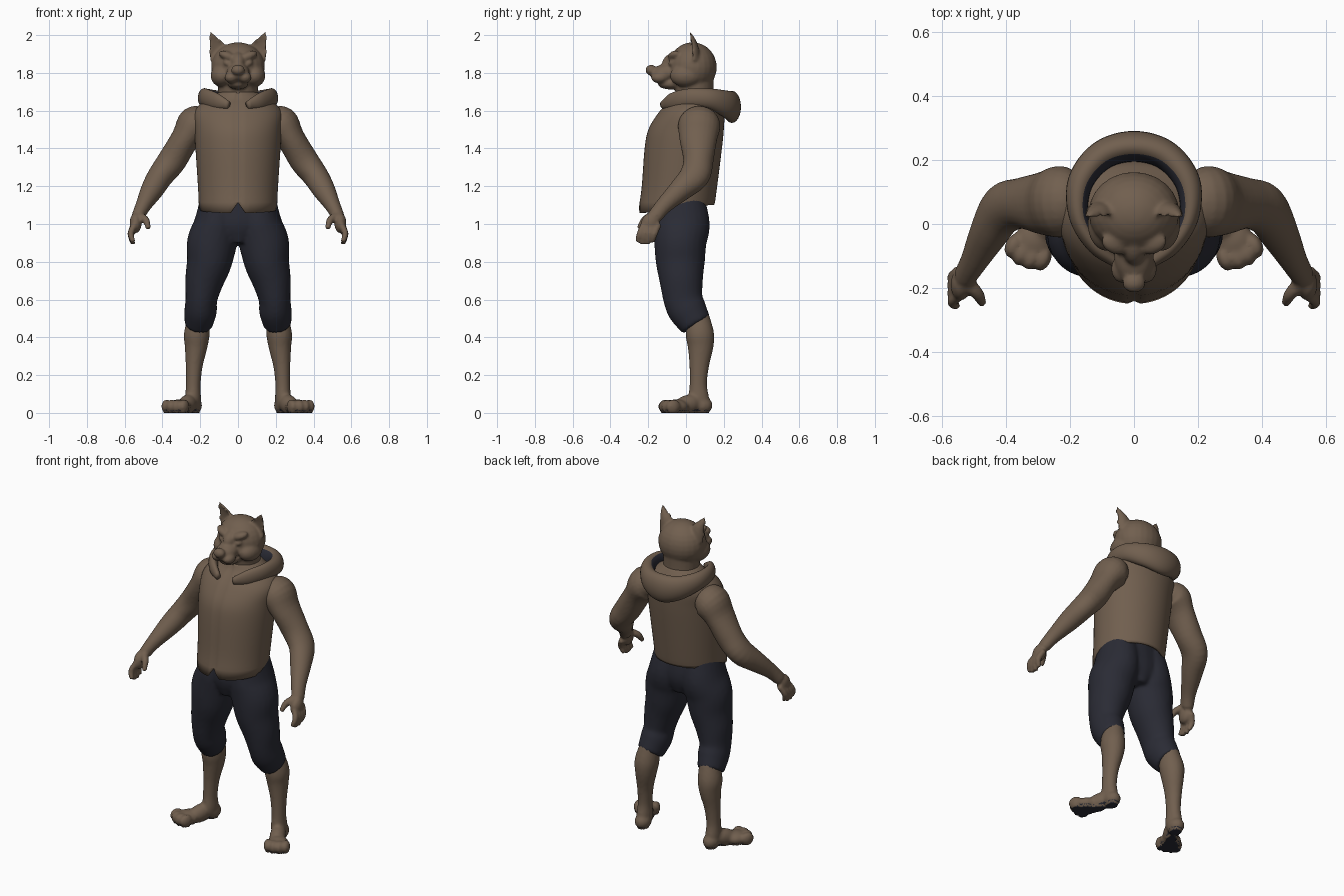
import bpy, bmesh, math
from mathutils import Vector, Matrix, Euler

if "Cube" in bpy.data.objects:
    bpy.data.objects.remove(bpy.data.objects["Cube"], do_unlink=True)

X, Y, Z = Vector((1, 0, 0)), Vector((0, 1, 0)), Vector((0, 0, 1))


def material(name, colour):
    mat = bpy.data.materials.new(name)
    mat.use_nodes = True
    mat.diffuse_color = (*colour, 1)
    mat.node_tree.nodes["Principled BSDF"].inputs["Base Color"].default_value = (*colour, 1)
    return mat


BROWN = material("brown", (0.165, 0.115, 0.078))
NAVY = material("dark navy", (0.023, 0.024, 0.035))


def smooth_rows(rows, steps):
    """Catmull-Rom interpolation of (x, y, z, radius, radius) rows."""
    pts = [Vector(r) for r in rows]
    pts = [pts[0] * 2 - pts[1]] + pts + [pts[-1] * 2 - pts[-2]]
    out = []
    for a, b, c, d in zip(pts, pts[1:], pts[2:], pts[3:]):
        for i in range(steps):
            t = i / steps
            out.append((b * 2 + (c - a) * t + (a * 2 - b * 5 + c * 4 - d) * t ** 2
                        + (b * 3 - a - c * 3 + d) * t ** 3) / 2)
    return out + [pts[-2]]


def loft(bm, rows, ref=X, sides=24, steps=4, level=False, front=1, caps=True):
    """Skin elliptical rings along a path; front scales the ring's negative half."""
    rows = smooth_rows(rows, steps)
    path = [Vector(r[:3]) for r in rows]
    rings = []
    for i, row in enumerate(rows):
        t = Z if level else (path[min(i + 1, len(path) - 1)] - path[max(i - 1, 0)]).normalized()
        u = (ref - t * ref.dot(t)).normalized()
        w = t.cross(u)
        ring = []
        for k in range(sides):
            a = math.tau * k / sides
            s = math.sin(a) * (front if math.sin(a) < 0 else 1)
            ring.append(bm.verts.new(path[i] + u * row[3] * math.cos(a) + w * row[4] * s))
        rings.append(ring)
    for lo, hi in zip(rings, rings[1:]):
        for k in range(sides):
            j = (k + 1) % sides
            bm.faces.new((lo[k], lo[j], hi[j], hi[k]))
    if caps:
        bm.faces.new(rings[0][::-1])
        bm.faces.new(rings[-1])
    return rings


def blob(bm, loc, scale, rot=(0, 0, 0)):
    bmesh.ops.create_uvsphere(bm, u_segments=24, v_segments=14, radius=1,
                              matrix=Matrix.LocRotScale(Vector(loc), Euler(rot), Vector(scale)))


def pair(bm, loc, scale, rot=(0, 0, 0)):
    for s in (1, -1):
        blob(bm, (s * loc[0], *loc[1:]), scale, (rot[0], s * rot[1], s * rot[2]))


def finish(name, bm, mat, voxel=0, mirror=False, relax=4):
    """Make the object; optionally mirror it and fuse its pieces into one skin."""
    if mirror:
        copy = bmesh.ops.duplicate(bm, geom=bm.verts[:] + bm.edges[:] + bm.faces[:])["geom"]
        for v in copy:
            if isinstance(v, bmesh.types.BMVert):
                v.co.x *= -1
    bmesh.ops.recalc_face_normals(bm, faces=bm.faces[:])
    mesh = bpy.data.meshes.new(name)
    bm.to_mesh(mesh)
    bm.free()
    ob = bpy.data.objects.new(name, mesh)
    bpy.context.scene.collection.objects.link(ob)
    if voxel:
        mod = ob.modifiers.new("fuse", "REMESH")
        mod.mode, mod.voxel_size = "VOXEL", voxel
        mod = ob.modifiers.new("relax", "SMOOTH")
        mod.factor, mod.iterations = 0.5, relax
        bpy.context.view_layer.update()
        baked = ob.evaluated_get(bpy.context.evaluated_depsgraph_get())
        mesh = bpy.data.meshes.new_from_object(baked)
        ob.modifiers.clear()
        ob.data = mesh
    mesh.materials.clear()
    mesh.materials.append(mat)
    for p in mesh.polygons:
        p.use_smooth, p.material_index = True, 0
    return ob


# head: skull, neck, muzzle, brows, cheeks and cupped ears
bm = bmesh.new()
loft(bm, [(0, .06, 1.58, .1, .09), (0, .045, 1.7, .105, .1), (0, .04, 1.82, .11, .11)])
blob(bm, (0, .035, 1.83), (.142, .128, .132))
blob(bm, (0, -.1, 1.8), (.062, .09, .05), (.15, 0, 0))
blob(bm, (0, -.185, 1.815), (.036, .03, .028))
blob(bm, (0, -.08, 1.742), (.055, .07, .03))
blob(bm, (0, -.06, 1.86), (.042, .07, .05), (.4, 0, 0))
pair(bm, (.036, -.14, 1.775), (.036, .045, .03))
pair(bm, (.055, -.06, 1.89), (.05, .035, .024), (0, -.35, .3))
pair(bm, (.055, -.075, 1.85), (.026, .02, .014), (0, -.3, .4))
pair(bm, (.085, .0, 1.785), (.06, .085, .06))
for s in (1, -1):
    loft(bm, [(s * .1, .03, 1.87, .05, .045), (s * .11, .025, 1.93, .045, .042),
              (s * .13, .02, 1.975, .026, .03), (s * .146, .015, 2.015, .007, .01)], front=-.3)
finish("head", bm, BROWN, voxel=.008, relax=3)

# vest: open tube with a pointed front, seam groove and notched hem
bm = bmesh.new()
rings = loft(bm, [(0, -.05, 1.09, .207, .2), (0, -.035, 1.2, .212, .2), (0, -.015, 1.4, .225, .205),
                  (0, 0, 1.5, .23, .2), (0, .025, 1.58, .235, .178), (0, .04, 1.63, .205, .15),
                  (0, .048, 1.665, .15, .122), (0, .045, 1.7, .1, .1)],
             sides=64, level=True, caps=False)
for v in rings[0]:
    v.co.z += .08 * v.co.y
    if v.co.y < -.1:
        v.co.z += max(-.012, .045 - 1.4 * abs(v.co.x))
for ring in rings:
    for v in ring:
        if v.co.y < 0 and abs(v.co.x) < .004:
            v.co.y += .009
vest = finish("vest", bm, BROWN)
shell = vest.modifiers.new("cloth", "SOLIDIFY")
shell.thickness, shell.offset = .012, -1

# hood: thick roll around the neck with a dark lining
bm = bmesh.new()
half = [(.05, -.125, 1.63, .02, .015), (.12, -.07, 1.65, .045, .025), (.172, .02, 1.667, .05, .03),
        (.168, .13, 1.662, .055, .04), (.1, .215, 1.635, .072, .046)]
loft(bm, half + [(0, .243, 1.62, .085, .048)] + [(-r[0], *r[1:]) for r in half[::-1]],
     ref=Z, steps=6)
hood = finish("hood", bm, BROWN)
hood.data.materials.append(NAVY)
for p in hood.data.polygons:
    out = Vector((p.center.x, p.center.y - .04, 0)).normalized()
    if p.normal.dot(out) < -.6 and p.center.y > -.02:
        p.material_index = 1

# arms: limb, palm, four fingers and thumb
bm = bmesh.new()
loft(bm, [(.17, .07, 1.545, .085, .075), (.225, .07, 1.525, .112, .1), (.28, .065, 1.45, .1, .076),
          (.35, .065, 1.335, .08, .076), (.41, .045, 1.255, .08, .068), (.455, -.03, 1.18, .062, .06),
          (.5, -.115, 1.1, .045, .042), (.53, -.165, 1.04, .04, .034)], ref=Y)
blob(bm, (.542, -.19, 1.005), (.032, .048, .055), (-.4, 0, 0))
for i in range(4):
    y, drop = -.232 + .026 * i, .012 * (i in (1, 2))
    loft(bm, [(.545, y + .01, 1.0, .017, .017), (.568, y - .012, .95, .017, .017),
              (.555, y - .025, .905 - drop, .013, .013)], ref=Y, sides=12)
loft(bm, [(.525, -.18, 1.045, .024, .022), (.488, -.22, 1.02, .02, .02),
          (.474, -.25, .975, .013, .013)], ref=Y, sides=12)
finish("arms", bm, BROWN, voxel=.008, mirror=True, relax=3)

# trousers: two cropped legs fused to the hips
bm = bmesh.new()
loft(bm, [(.1, -.03, 1.13, .1, .13), (.113, -.022, 1.0, .12, .148), (.138, -.03, .9, .132, .138),
          (.152, -.03, .8, .12, .13), (.178, -.025, .7, .103, .115), (.194, -.015, .6, .084, .104),
          (.198, .01, .54, .086, .102), (.21, .055, .465, .074, .084)])
loft(bm, [(0, -.03, 1.14, .19, .13), (0, -.025, 1.0, .19, .14), (0, -.025, .9, .06, .11)])
finish("trousers", bm, NAVY, voxel=.011, mirror=True)

# lower legs and feet: shin, heel, instep, ball and four toes
bm = bmesh.new()
loft(bm, [(.205, .06, .52, .055, .06), (.218, .073, .42, .068, .075), (.222, .077, .35, .06, .068),
          (.232, .07, .25, .045, .052), (.237, .065, .15, .039, .046), (.238, .067, .08, .042, .055),
          (.238, .07, .04, .04, .05)])
turn = .42
blob(bm, (.236, .085, .04), (.046, .056, .046))
blob(bm, (.268, .01, .045), (.045, .085, .05), (.25, 0, turn))
blob(bm, (.31, -.05, .032), (.062, .065, .04), (0, 0, turn))
for i in range(4):
    side, reach = -.051 + .034 * i, .012 * (i in (1, 2))
    at = Vector((.331, -.088, .034)) + Matrix.Rotation(turn, 3, "Z") @ Vector((side, -reach, 0))
    blob(bm, at, (.025, .04, .037), (0, 0, turn))
legs = finish("lower_legs_and_feet", bm, BROWN, voxel=.009, mirror=True, relax=3)

# flat dark soles
legs.data.materials.append(NAVY)
for v in legs.data.vertices:
    v.co.z = 0 if v.co.z < .008 else v.co.z
legs.data.update()
for p in legs.data.polygons:
    if p.center.z < .02 and p.normal.z < -.6:
        p.material_index = 1
